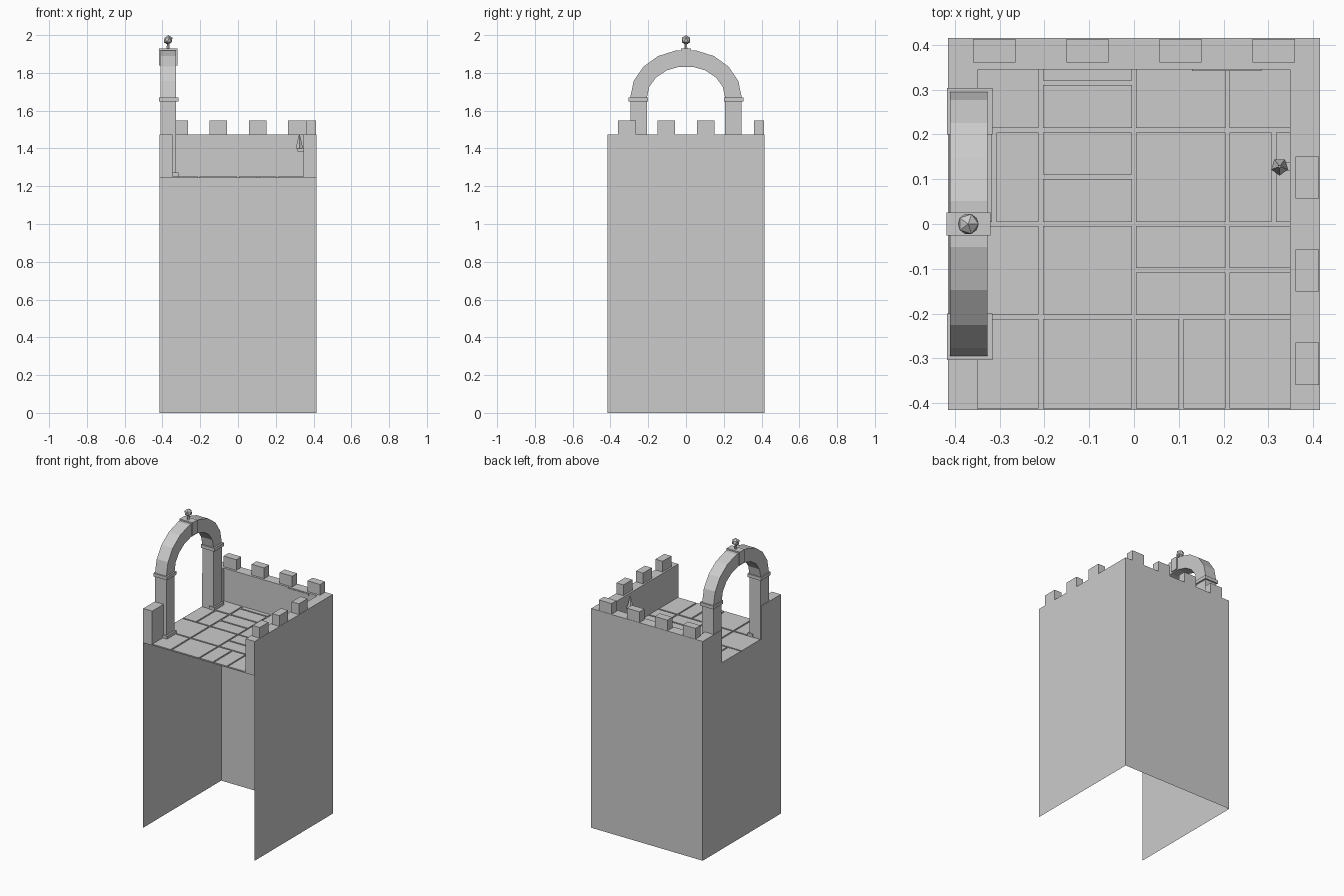
import bpy, bmesh, math
from mathutils import Matrix, Vector

cube = bpy.data.objects.get("Cube")
if cube:
    bpy.data.objects.remove(cube, do_unlink=True)

stone = bpy.data.materials.new("grey_stone")
stone.use_nodes = True
GREY = (0.6, 0.6, 0.6, 1)
stone.diffuse_color = GREY
stone.node_tree.nodes["Principled BSDF"].inputs["Base Color"].default_value = GREY


def finish(name, bm):
    mesh = bpy.data.meshes.new(name)
    bm.to_mesh(mesh)
    bm.free()
    mesh.materials.append(stone)
    obj = bpy.data.objects.new(name, mesh)
    bpy.context.collection.objects.link(obj)
    return obj


def add_box(bm, x, y, z):
    """Add a box given its (low, high) range on each axis."""
    size = Matrix.Diagonal((x[1] - x[0], y[1] - y[0], z[1] - z[0], 1))
    centre = Matrix.Translation((sum(x) / 2, sum(y) / 2, sum(z) / 2))
    bmesh.ops.create_cube(bm, size=1, matrix=centre @ size)


def boxes(name, ranges):
    bm = bmesh.new()
    for r in ranges:
        add_box(bm, *r)
    return finish(name, bm)


def cone(name, low, high, r1, r2, sides):
    low, high = Vector(low), Vector(high)
    axis = high - low
    turn = axis.to_track_quat('Z', 'Y').to_matrix().to_4x4()
    bm = bmesh.new()
    bmesh.ops.create_cone(bm, cap_ends=True, segments=sides, radius1=r1, radius2=r2,
                          depth=axis.length, matrix=Matrix.Translation((low + high) / 2) @ turn)
    return finish(name, bm)


H, FLOOR, TOP, IN = 0.415, 1.25, 1.475, 0.348
OPENING = 0.21

# Tower walls: three thin sheets, open at the front and bottom
bm = bmesh.new()
corners = [(-H, -H), (-H, H), (H, H), (H, -H)]
lower = [bm.verts.new((x, y, 0)) for x, y in corners]
upper = [bm.verts.new((x, y, FLOOR)) for x, y in corners]
for i in range(3):
    bm.faces.new((lower[i + 1], lower[i], upper[i], upper[i + 1]))
bmesh.ops.recalc_face_normals(bm, faces=bm.faces)
for f in bm.faces:
    if f.normal.dot(f.calc_center_median() * Vector((1, 1, 0))) < 0:
        f.normal_flip()
finish("tower_walls", bm)

# Floor bed with raised paving
boxes("floor_bed", [((-H, H), (-H, H), (FLOOR - 0.006, FLOOR - 0.003))])
cols = [(-0.412, -0.213), (-0.203, -0.004), (0.005, 0.204), (0.213, IN)]
rows = [(-0.412, -0.212), (-0.202, -0.004), (0.005, 0.204), (0.214, IN)]
# Cells divided in two: (column, row) -> (axis, joint position)
splits = {(2, 0): (0, 0.105), (2, 1): (1, -0.103), (3, 1): (1, -0.103), (0, 2): (0, -0.312),
          (1, 2): (1, 0.105), (3, 2): (0, 0.312), (1, 3): (1, 0.315)}
tiles = []
for c, x in enumerate(cols):
    for r, y in enumerate(rows):
        axis, joint = splits.get((c, r), (None, 0))
        if axis is None:
            parts = [(x, y)]
        elif axis == 0:
            parts = [((x[0], joint - 0.005), y), ((joint + 0.005, x[1]), y)]
        else:
            parts = [(x, (y[0], joint - 0.005)), (x, (joint + 0.005, y[1]))]
        tiles += [(px, py, (FLOOR - 0.003, FLOOR + 0.002)) for px, py in parts]
boxes("paving", tiles)

# Parapets, broken by the archway on one side
rise = (FLOOR - 0.006, TOP)
boxes("back_parapet", [((-H, H), (IN, H), rise)])
boxes("left_parapet", [((IN, H), (-H, IN), rise)])
boxes("right_parapet", [((-H, -IN), (-H, -OPENING), rise), ((-H, -IN), (OPENING, IN), rise)])
boxes("back_ledge", [((-IN, IN), (0.345, IN), (1.465, TOP)),
                     ((0.13, 0.285), (0.342, IN), (1.457, 1.468))])

# Merlons
spots = [-0.312, -0.104, 0.104, 0.312]
cap = (TOP, 1.547)
boxes("back_merlons", [((s - 0.047, s + 0.047), (0.36, 0.413), cap) for s in spots])
boxes("left_merlons", [((0.36, 0.413), (s - 0.047, s + 0.047), cap) for s in spots[:3]])

# Archway columns with bases and capitals
AX = (-0.411, -0.327)
WIDE = (-0.417, -0.316)
for side, s in (("front", -1), ("back", 1)):
    shaft = tuple(sorted((s * 0.207, s * 0.295)))
    block = tuple(sorted((s * 0.2, s * 0.304)))
    boxes(side + "_column", [(AX, shaft, (FLOOR, 1.67))])
    boxes(side + "_column_base", [((-0.355, WIDE[1]), block, (FLOOR, 1.272))])
    boxes(side + "_capital", [(WIDE, block, (1.648, 1.67))])

# Arch: nine straight stones swept over a half ellipse
bm = bmesh.new()
rings = []
for i in range(10):
    a = math.pi * i / 9
    c, s = math.cos(a), math.sin(a)
    rings.append([bm.verts.new((x, ry * c, 1.67 + rz * s))
                  for x, ry, rz in ((AX[0], 0.295, 0.253), (AX[1], 0.295, 0.253),
                                    (AX[1], 0.207, 0.165), (AX[0], 0.207, 0.165))])
for a, b in zip(rings, rings[1:]):
    for k in range(4):
        bm.faces.new((a[k], a[(k + 1) % 4], b[(k + 1) % 4], b[k]))
bm.faces.new(rings[0])
bm.faces.new(rings[-1])
bmesh.ops.recalc_face_normals(bm, faces=bm.faces)
finish("arch", bm)

# Keystone and finial
boxes("keystone", [((-0.418, -0.32), (-0.026, 0.026), (1.84, 1.928))])
cone("finial_neck", (-0.37, 0, 1.925), (-0.37, 0, 1.96), 0.009, 0.006, 5)
bm = bmesh.new()
bmesh.ops.create_icosphere(bm, subdivisions=1, radius=0.026,
                           matrix=Matrix.Translation((-0.37, 0, 1.974)))
finish("finial_ball", bm)

# Wall torch
cone("torch_flame", (0.325, 0.128, 1.4), (0.325, 0.128, 1.472), 0.02, 0.003, 5)
boxes("torch_bracket", [((0.314, IN), (0.118, 0.138), (1.384, 1.402))])
